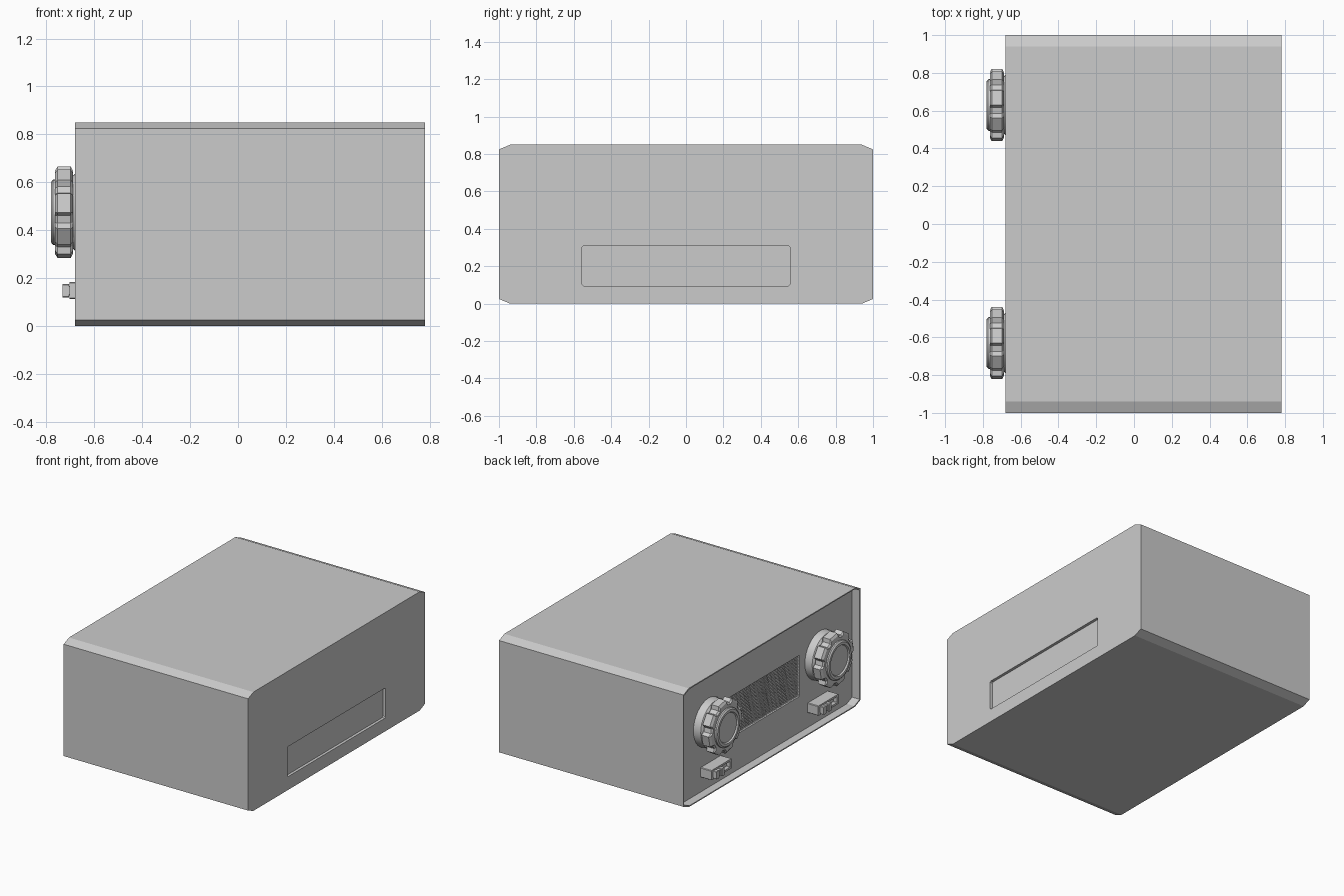
import bpy, bmesh
from math import sin, cos, radians, tau

if "Cube" in bpy.data.objects:
    bpy.data.objects.remove(bpy.data.objects["Cube"])


def finish(name, bm, smooth=False):
    bmesh.ops.recalc_face_normals(bm, faces=bm.faces)
    me = bpy.data.meshes.new(name)
    bm.to_mesh(me)
    bm.free()
    ob = bpy.data.objects.new(name, me)
    bpy.context.collection.objects.link(ob)
    if smooth:
        bpy.ops.object.select_all(action='DESELECT')
        ob.select_set(True)
        bpy.context.view_layer.objects.active = ob
        bpy.ops.object.shade_smooth_by_angle(angle=radians(30))
    return ob


def loft(name, rings, smooth=False):
    """Skin a list of equal-length point rings and cap both ends."""
    bm = bmesh.new()
    vs = [[bm.verts.new(p) for p in r] for r in rings]
    n = len(vs[0])
    for a, b in zip(vs, vs[1:]):
        for i in range(n):
            j = (i + 1) % n
            bm.faces.new((a[i], a[j], b[j], b[i]))
    bm.faces.new(vs[0])
    bm.faces.new(vs[-1])
    return finish(name, bm, smooth)


def prism(name, x0, x1, hy, z0, z1, cy, cz, y=0):
    """Chamfered rectangle in YZ extruded along x."""
    prof = [(-hy + cy, z0), (hy - cy, z0), (hy, z0 + cz), (hy, z1 - cz),
            (hy - cy, z1), (-hy + cy, z1), (-hy, z1 - cz), (-hy, z0 + cz)]
    return loft(name, [[(x, y + a, b) for a, b in prof] for x in (x0, x1)])


def cut(target, cutter):
    m = target.modifiers.new(cutter.name, 'BOOLEAN')
    m.operation, m.solver, m.object = 'DIFFERENCE', 'EXACT', cutter
    cutter.hide_render = True
    cutter.hide_set(True)
    cutter.display_type = 'WIRE'


# Case with recessed control panel, speaker opening and rear slot
case = prism('case', -0.68, 0.78, 1.0, 0, 0.85, 0.06, 0.025)
cut(case, prism('panel_cutter', -0.8, -0.62, 0.992, 0.008, 0.842, 0.06, 0.025))
cut(case, prism('speaker_cutter', -0.7, -0.597, 0.40, 0.265, 0.56, 0.004, 0.004))
cut(case, prism('slot_cutter', 0.76, 0.9, 0.555, 0.095, 0.31, 0.008, 0.008))

# Speaker mesh: two layers of diagonal strands clipped to the opening
bm = bmesh.new()
Y0, Y1, Z0, Z1, STEP, W = -0.40, 0.40, 0.265, 0.56, 0.022, 0.005
for s, x in ((1, -0.607), (-1, -0.603)):
    k = STEP / 2
    while k < (Y1 - Y0) + (Z1 - Z0):
        # strand: (y - Y0) + (z - Z0) = k, mirrored in y for s = -1
        u0, u1 = max(0, k - (Z1 - Z0)), min(Y1 - Y0, k)
        ends = [(s * (Y0 + u), Z0 + k - u) for u in (u0, u1)]
        v = [[bm.verts.new((x + dx, y, z + dz)) for dx, dz in
              ((-0.004, 0), (0, W), (0.004, 0), (0, -W))] for y, z in ends]
        for i in range(4):
            j = (i + 1) % 4
            bm.faces.new((v[0][i], v[0][j], v[1][j], v[1][i]))
        bm.faces.new(v[0])
        bm.faces.new(v[1])
        k += STEP
finish('speaker_mesh', bm)

KZ = 0.475


def circle(x, r, cy, n=32):
    return [(x, cy + r * cos(tau * i / n), KZ + r * sin(tau * i / n)) for i in range(n)]


def lobed(x, r_out, r_in, cy, lobes=8):
    pts = []
    for k in range(lobes):
        for off, r in ((-17, r_in), (-12, r_out), (12, r_out), (17, r_in)):
            a = radians(168 + 45 * k + off)
            pts.append((x, cy + r * cos(a), KZ + r * sin(a)))
    return pts


for side, cy in (('left', 0.63), ('right', -0.63)):
    # Knob: round skirt, lobed grip, dished cap
    loft(f'knob_skirt_{side}', [circle(x, r, cy) for x, r in
         ((-0.615, 0.172), (-0.675, 0.168), (-0.69, 0.15), (-0.70, 0.14))], True)
    loft(f'knob_grip_{side}', [lobed(x, a, b, cy) for x, a, b in
         ((-0.688, 0.172, 0.153), (-0.698, 0.191, 0.166),
          (-0.753, 0.191, 0.166), (-0.763, 0.175, 0.155))])
    loft(f'knob_cap_{side}', [circle(x, r, cy) for x, r in
         ((-0.755, 0.138), (-0.772, 0.136), (-0.78, 0.126),
          (-0.78, 0.108), (-0.77, 0.102))], True)

    # Slide switch: hollow frame and lever with a raised ridge
    sy = cy * 0.96
    frame = prism(f'switch_frame_{side}', -0.704, -0.615, 0.115, 0.113, 0.183, 0.004, 0.004, sy)
    cut(frame, prism(f'switch_cutter_{side}', -0.75, -0.675, 0.098, 0.127, 0.169, 0.002, 0.002, sy))
    prism(f'switch_lever_{side}', -0.725, -0.67, 0.045, 0.128, 0.168, 0.003, 0.003, sy + 0.05)
    for i in (-1, 1):
        prism(f'switch_ridge_{side}_{"a" if i < 0 else "b"}', -0.733, -0.706,
              0.015, 0.12, 0.175, 0.003, 0.003, sy + 0.05 + i * 0.03)
